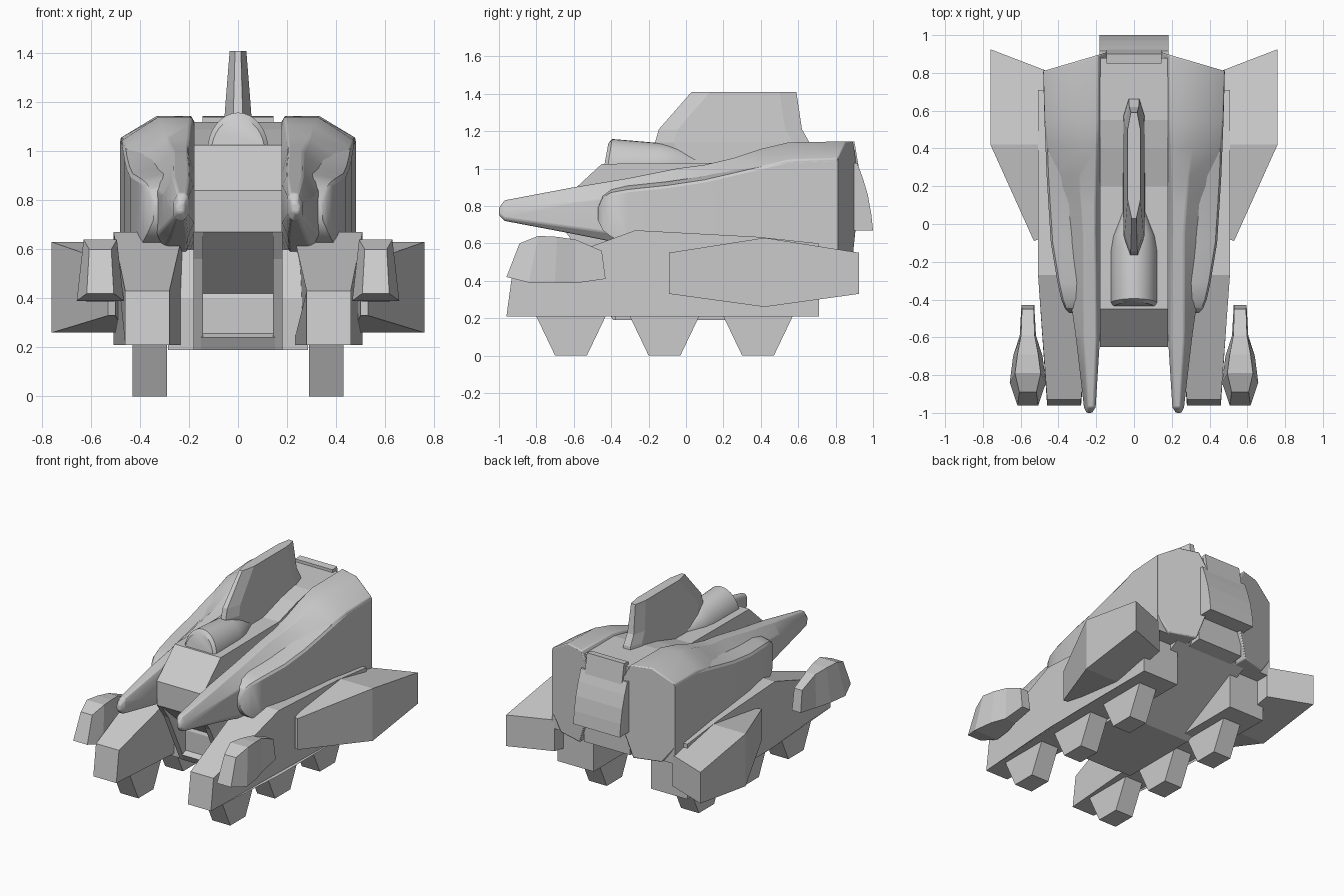
import bpy, bmesh, math
from mathutils import Vector


def loft(name, rings, mirror=False, bevel=0, smooth=False):
    """Skin equal-length rings of points and cap both ends."""
    bm = bmesh.new()
    vs = [[bm.verts.new(Vector(p)) for p in r] for r in rings]
    n = len(vs[0])
    for a, b in zip(vs, vs[1:]):
        for i in range(n):
            j = (i + 1) % n
            bm.faces.new((a[i], a[j], b[j], b[i]))
    bm.faces.new(vs[0])
    bm.faces.new(vs[-1][::-1])
    bmesh.ops.recalc_face_normals(bm, faces=bm.faces)
    me = bpy.data.meshes.new(name)
    bm.to_mesh(me)
    bm.free()
    ob = bpy.data.objects.new(name, me)
    bpy.context.collection.objects.link(ob)
    if smooth:
        bpy.ops.object.select_all(action='DESELECT')
        bpy.context.view_layer.objects.active = ob
        ob.select_set(True)
        bpy.ops.object.shade_smooth_by_angle(angle=math.radians(32))
    if bevel:
        m = ob.modifiers.new("Bevel", 'BEVEL')
        m.width, m.segments, m.limit_method = bevel, 2, 'ANGLE'
        m.angle_limit = math.radians(35)
    if mirror:
        ob.modifiers.new("Mirror", 'MIRROR')
    return ob


def prism(name, x0, x1, profile, mirror=False):
    """Extrude a (y, z) side profile from x0 to x1."""
    return loft(name, [[(x, y, z) for y, z in profile] for x in (x0, x1)], mirror)


# central body: sloped nose, deck and rear core
prism("central_body", -.18, .18, [
    (-.65, .67), (-.65, .84), (-.45, 1.025), (.2, 1.03), (.4, 1.09), (.55, 1.12),
    (.88, 1.12), (.88, .5), (.1, .4), (-.25, .31)])
# front intake: side cheeks and floor lip
prism("intake_cheek", .143, .181, [(-.65, .67), (-.57, .56), (-.39, .19), (0, .19), (0, .67)], True)
prism("intake_floor", -.15, .15, [(-.42, .24), (-.25, .315), (.1, .315), (.1, .19), (-.39, .19)])
# belly hull with a rising tail
prism("belly_hull", -.285, .285, [
    (-.38, .19), (.21, .19), (.8, .5), (.8, .6), (-.3, .6), (-.38, .4)])

# lower side hulls, narrower at the front
hull = [(-.96, .21, .28, .46), (-.93, .43, .28, .46), (-.27, .67, .225, .508),
        (.38, .635, .225, .508), (.71, .6, .225, .508), (.71, .21, .225, .508),
        (-.25, .21, .225, .508)]
loft("side_hull", [[(p[2 + k], p[0], p[1]) for p in hull] for k in (0, 1)], True)

# three feet per side
for i, y in enumerate((-.61, -.11, .39)):
    prism(f"foot_{i + 1}", .29, .43,
          [(y - .2, .23), (y - .09, 0), (y + .08, 0), (y + .19, .23)], True)

# side pods, swept out towards the back
pod = [(-.08, -.09, .50, .53, .33, .55), (.42, .42, .46, .76, .26, .63),
       (.81, .925, .46, .76, .33, .55)]
loft("side_pod", [[(xi, yi, zb), (xo, yo, zb), (xo, yo, zt), (xi, yi, zt)]
                  for yi, yo, xi, xo, zb, zt in pod], True)

# front side guns: bottom y, top y, bottom z, top z, bottom half width, top half width
gun = [(-.96, -.89, .42, .60, .055, .045), (-.84, -.79, .39, .64, .096, .068),
       (-.7, -.69, .39, .635, .078, .055), (-.59, -.59, .387, .62, .043, .036),
       (-.43, -.45, .41, .56, .034, .031)]
c = .562
loft("side_gun", [[(c - hb, yb, zb), (c + hb, yb, zb), (c + ht, yt, zt), (c - ht, yt, zt)]
                  for yb, yt, zb, zt, hb, ht in gun], True)

# upper shells reaching forward into prongs: y, inner x, top x, outer x, bottom, shoulder, top z
shell = [(-1.0, .222, .238, .25, .75, .775, .79), (-.97, .203, .245, .265, .72, .79, .83),
         (-.6, .18, .265, .308, .65, .82, .9), (-.3, .175, .265, .35, .59, .86, .95),
         (-.05, .175, .265, .38, .53, .89, 1.0), (.1, .172, .275, .39, .5, .92, 1.02),
         (.25, .16, .29, .43, .49, .96, 1.055), (.4, .15, .31, .46, .49, 1.01, 1.105),
         (.55, .14, .325, .473, .49, 1.045, 1.14), (.91, .14, .33, .48, .49, 1.055, 1.145)]
rings = []
for k, (y, xi, xt, xo, zb, zs, zt) in enumerate(shell):
    skew = .1 if k == len(shell) - 1 else 0
    w, h = xo - xi, zs - zb
    pts = [(xi + .2 * w, zb), (xi, zb + .35 * h), (xi, zt - .15 * (zt - zb)),
           (xi + .15 * w, zt), (xt, zt), (xo, zs), (xo, zb + .2 * h), (xi + .75 * w, zb)]
    rings.append([(x, y - skew * (x - xi) / w, z) for x, z in pts])
loft("upper_shell", rings, True, .008, True)

# outer shell panel with a rounded front rim: y, outer x, bottom z, shoulder z
panel = [(-.47, .345, .72, .79), (-.445, .367, .67, .845), (-.40, .385, .635, .872),
         (-.31, .405, .6, .888), (-.1, .44, .54, .91), (.1, .453, .5, .94),
         (.25, .462, .49, .975), (.4, .468, .49, 1.01), (.55, .474, .49, 1.045),
         (.812, .481, .49, 1.056)]
loft("outer_panel", [[(.25, y, zb), (.25, y, zs + .02), (xo - .1, y, zs + .02),
                      (xo - .01, y, zs), (xo, y, zs - .015), (xo, y, zb)]
                     for y, xo, zb, zs in panel], True, 0, True)

# cockpit canopy with a tapering tail: y, half width, top z
canopy = [(-.44, .108, 1.135), (-.42, .125, 1.158), (-.15, .125, 1.135), (-.07, .112, 1.12),
          (0, .085, 1.085), (.08, .055, 1.06), (.2, .03, 1.035)]
N = 16
loft("canopy", [[(w * math.cos(math.pi * i / N), y + .025 * math.sin(math.pi * i / N),
                  1.0 + (zt - 1.0) * math.sin(math.pi * i / N)) for i in range(N + 1)]
                for y, w, zt in canopy], smooth=True)

# top fin: z, front y, back y, half width
fin = [(1.0, -.12, .68, .058), (1.14, -.165, .66, .055), (1.21, -.145, .62, .05),
       (1.41, .03, .59, .034)]
loft("top_fin", [[(-.35 * w, a, z), (.35 * w, a, z), (w, a + .1, z), (w, b - .09, z),
                  (.5 * w, b, z), (-.5 * w, b, z), (-w, b - .09, z), (-w, a + .1, z)]
                 for z, a, b, w in fin])

# rear flap: narrow top, wider curved lower plate
prism("rear_flap_top", -.145, .145, [(.85, 1.0), (.85, 1.14), (.9, 1.145), (.925, 1.0)])
prism("rear_flap", -.182, .182, [(.86, 1.03), (.915, 1.03), (.945, .95), (.972, .86),
                                 (.99, .76), (1.0, .67), (.86, .67)])
